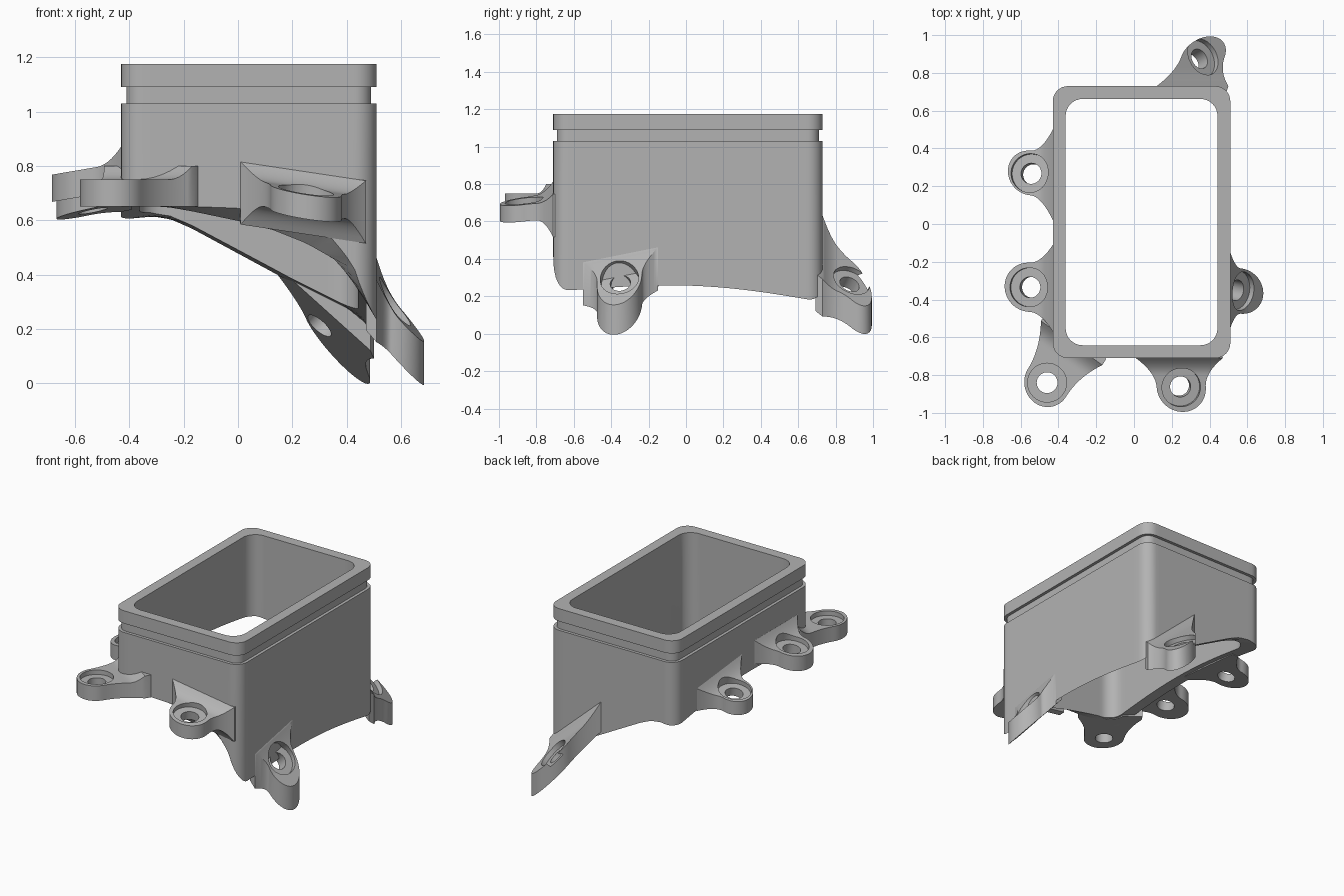
import bpy, bmesh, math
from mathutils import Vector

if "Cube" in bpy.data.objects:
    bpy.data.objects.remove(bpy.data.objects["Cube"])

grey = bpy.data.materials.new("plain grey")
grey.use_nodes = True
colour = (0.45, 0.45, 0.45, 1)
grey.diffuse_color = colour
grey.node_tree.nodes["Principled BSDF"].inputs["Base Color"].default_value = colour

X0, X1, Y0, Y1 = -0.43, 0.51, -0.71, 0.73
WALL = 0.068


def finish(bm, name):
    bmesh.ops.recalc_face_normals(bm, faces=bm.faces)
    mesh = bpy.data.meshes.new(name)
    bm.to_mesh(mesh)
    bm.free()
    mesh.materials.append(grey)
    ob = bpy.data.objects.new(name, mesh)
    bpy.context.collection.objects.link(ob)
    return ob


def smooth(ob):
    bpy.ops.object.select_all(action='DESELECT')
    ob.select_set(True)
    bpy.context.view_layer.objects.active = ob
    bpy.ops.object.shade_smooth_by_angle(angle=math.radians(32))


def rounded_rect(inset, radius, arc=8, side=28):
    """Outline with finely divided sides so that its foot can follow a curve."""
    pts = []
    corners = [(X1, Y0, -90), (X1, Y1, 0), (X0, Y1, 90), (X0, Y0, 180)]
    for x, y, start in corners:
        cx = x - math.copysign(inset + radius, x)
        cy = y - math.copysign(inset + radius, y)
        for i in range(arc + 1):
            a = math.radians(start + 90 * i / arc)
            pts.append(Vector((cx + radius * math.cos(a), cy + radius * math.sin(a))))
    out = []
    for i, p in enumerate(pts):
        out.append(p)
        if i % (arc + 1) == arc:
            q = pts[(i + 1) % len(pts)]
            out += [p.lerp(q, k / side) for k in range(1, side)]
    return out


def interp(points, x):
    if x <= points[0][0]:
        return points[0][1]
    for (xa, za), (xb, zb) in zip(points, points[1:]):
        if x <= xb:
            return za + (zb - za) * (x - xa) / (xb - xa)
    return points[-1][1]


FRONT = [(-0.43, 0.66), (0, 0.645), (0.13, 0.63), (0.25, 0.59), (0.35, 0.53),
         (0.42, 0.44), (0.47, 0.33), (0.51, 0.25)]
BACK = [(-0.43, 0.6), (-0.32, 0.615), (-0.25, 0.605), (-0.17, 0.57), (0.2, 0.37),
        (0.44, 0.25), (0.51, 0.17)]


def foot(x, y):
    """Height of the curved underside."""
    t = min(1, max(0, (y - Y0) / (Y1 - Y0)))
    k = t ** 0.35
    return interp(FRONT, x) * (1 - k) + interp(BACK, x) * k + 0.07 * math.sin(math.pi * t)


def bridge(bm, rings):
    for a, b in zip(rings, rings[1:]):
        for i in range(len(a)):
            j = (i + 1) % len(a)
            bm.faces.new((a[i], a[j], b[j], b[i]))


# Rectangular sleeve with a groove below the rim
bm = bmesh.new()
rings = []
for inset, radius, z in [(0, 0.08, None), (0, 0.08, 1.03), (0.02, 0.06, 1.03), (0.02, 0.06, 1.09),
                         (0, 0.08, 1.09), (0, 0.08, 1.175), (WALL, 0.09, 1.175), (WALL, 0.09, None)]:
    rings.append([bm.verts.new((p.x, p.y, foot(p.x, p.y) if z is None else z))
                  for p in rounded_rect(inset, radius)])
bridge(bm, rings + rings[:1])
smooth(finish(bm, "sleeve"))


def cylinder(name, radius, low, high, centre, normal):
    bm = bmesh.new()
    bmesh.ops.create_cone(bm, cap_ends=True, segments=48, radius1=radius, radius2=radius,
                          depth=high - low)
    bmesh.ops.translate(bm, verts=bm.verts, vec=(0, 0, (low + high) / 2))
    ob = finish(bm, name)
    ob.matrix_world = normal.to_track_quat('Z', 'Y').to_matrix().to_4x4()
    ob.location = centre
    return ob


def cavity():
    bm = bmesh.new()
    bridge(bm, [[bm.verts.new((p.x, p.y, z)) for p in rounded_rect(WALL - 0.01, 0.09)]
                for z in (-0.5, 1.5)])
    bmesh.ops.holes_fill(bm, edges=bm.edges)
    return finish(bm, "cavity_cutter")


def cut(ob, cutters):
    for c in cutters:
        c.hide_render = True
        m = ob.modifiers.new("cut", 'BOOLEAN')
        m.operation, m.solver, m.object = 'DIFFERENCE', 'EXACT', c
    bpy.context.view_layer.update()
    mesh = bpy.data.meshes.new_from_object(ob.evaluated_get(bpy.context.evaluated_depsgraph_get()))
    ob.modifiers.clear()
    ob.data = mesh
    for c in cutters:
        bpy.data.objects.remove(c)


def tab(name, base, centre, tangent, r, root, top, gx, gy, thick, fillet=0.06, under=0.0):
    """Ear flaring out of the wall, with sloped faces and a counterbored hole."""
    base, c, tangent = Vector(base), Vector(centre), Vector(tangent).normalized()
    axis = c - base
    D = axis.length
    axis.normalize()
    rows = [(-0.04, root)]
    for i in range(15):
        d = D * i / 14
        rows.append((d, r + (root - r) * (1 - d / D) ** 2))
    for i in range(1, 17):
        a = math.radians(88 * i / 16)
        rows.append((D + r * math.sin(a), r * math.cos(a)))
    n = 12
    bm = bmesh.new()
    rings = []
    for d, w in rows:
        curl = max(0, 1 - max(d, 0) / 0.09) ** 2
        pts = [base + axis * d + tangent * (w * (2 * j / n - 1)) for j in range(n + 1)]
        tops = []
        lows = []
        for p in pts:
            z = top + gx * (p.x - c.x) + gy * (p.y - c.y)
            tops.append(bm.verts.new((p.x, p.y, z + fillet * curl)))
            lows.append(bm.verts.new((p.x, p.y, z - thick - under * curl)))
        rings.append(tops + lows[::-1])
    bridge(bm, rings)
    for ring in (rings[0], rings[-1]):
        bm.faces.new(ring)
    ob = finish(bm, name)
    normal = Vector((-gx, -gy, 1)).normalized()
    at = Vector((c.x, c.y, top))
    cut(ob, [cavity(),
             cylinder("recess_cutter", 0.103, -0.03, 0.3, at, normal),
             cylinder("hole_cutter", 0.055, -0.4, 0.3, at, normal)])
    smooth(ob)


# Mounting ears around the foot
tab("front_right_corner_ear", (-0.33, -0.63), (-0.46, -0.84), (0.25, -0.18), 0.125, 0.2,
    0.75, 0, 0, 0.1, 0.05)
tab("front_ear", (0.24, Y0), (0.25, -0.865), (1, 0), 0.13, 0.23,
    0.71, -0.15, 0.12, 0.09, 0.05, 0.09)
tab("right_front_ear", (X0, -0.34), (-0.555, -0.335), (0, 1), 0.13, 0.23,
    0.79, 0.17, 0, 0.1)
tab("right_back_ear", (X0, 0.26), (-0.55, 0.27), (0, 1), 0.118, 0.24,
    0.72, 0.2, -0.1, 0.09)
tab("left_ear", (X1, -0.35), (0.565, -0.355), (0, 1), 0.12, 0.2,
    0.29, -1.1, 0.2, 0.16, 0.07)
tab("back_ear", (0.31, Y1), (0.365, 0.885), (1, 0), 0.115, 0.19,
    0.285, -0.9, -0.5, 0.15, 0.05)
